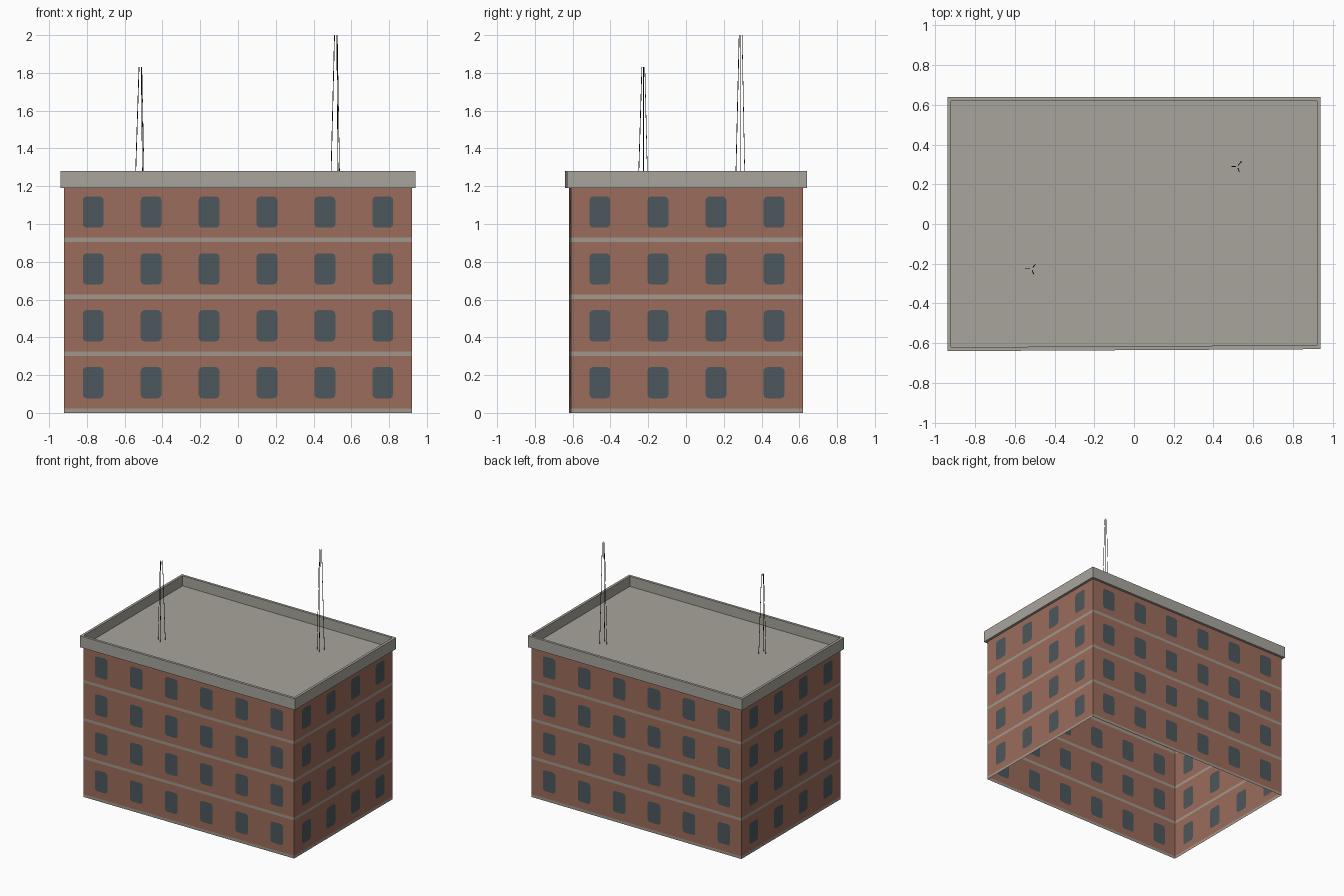
import bpy, bmesh, math
from mathutils import Vector

cube = bpy.data.objects.get("Cube")
if cube:
    bpy.data.objects.remove(cube, do_unlink=True)


def material(name, rgb):
    m = bpy.data.materials.new(name)
    m.use_nodes = True
    m.diffuse_color = (*rgb, 1)
    m.node_tree.nodes["Principled BSDF"].inputs["Base Color"].default_value = (*rgb, 1)
    return m


brick = material("brick", (0.33, 0.15, 0.105))
glass = material("window glass", (0.073, 0.096, 0.107))
trim = material("pale band", (0.36, 0.31, 0.265))
stone = material("grey stone", (0.39, 0.375, 0.33))
metal = material("dark metal", (0.03, 0.028, 0.025))
BRICK, GLASS, TRIM = range(3)


def finish(name, bm, mats):
    bmesh.ops.remove_doubles(bm, verts=bm.verts, dist=0.0005)
    me = bpy.data.meshes.new(name)
    bm.to_mesh(me)
    bm.free()
    for m in mats:
        me.materials.append(m)
    ob = bpy.data.objects.new(name, me)
    bpy.context.scene.collection.objects.link(ob)
    return ob


# Footprint: the front edge runs very slightly askew
def footprint(hx, hy, z):
    return [Vector(p) for p in ((-hx, -hy, z), (hx, -hy + 0.01, z), (hx, hy, z), (-hx, hy, z))]


HX, HY, TOP = 0.92, 0.62, 1.19
STOREY, BAND = 0.302, 0.022
WIN_W, WIN_H, RADIUS = 0.055, 0.0825, 0.02


def window_cell(face, u0, u1, z0, z1, zc):
    """Brick panel with a round-cornered window cut into it."""
    uc = (u0 + u1) / 2
    signs = ((-1, -1), (1, -1), (1, 1), (-1, 1))
    arcs = []
    for k, (sx, sz) in enumerate(signs):
        start = math.pi + k * math.pi / 2
        arcs.append([(uc + sx * (WIN_W - RADIUS) + RADIUS * math.cos(start + i * math.pi / 6),
                      zc + sz * (WIN_H - RADIUS) + RADIUS * math.sin(start + i * math.pi / 6))
                     for i in range(4)])
    corners = [(u0, z0), (u1, z0), (u1, z1), (u0, z1)]
    face([p for arc in arcs for p in arc], GLASS)
    for k, arc in enumerate(arcs):
        n = (k + 1) % 4
        for a, b in zip(arc, arc[1:]):
            face([corners[k], b, a], BRICK)
        face([corners[k], corners[n], arcs[n][0], arc[-1]], BRICK)


def wall(name, a, b, columns):
    bm = bmesh.new()
    along = (b - a).normalized()
    length = (b - a).length
    step = length / columns

    def face(points, index):
        verts = [bm.verts.new(a + along * u + Vector((0, 0, z))) for u, z in points]
        bm.faces.new(verts).material_index = index

    for floor in range(4):
        z0 = floor * STOREY
        z1 = TOP if floor == 3 else z0 + STOREY
        for c in range(columns):
            u0, u1 = c * step, (c + 1) * step
            face([(u0, z0), (u1, z0), (u1, z0 + BAND), (u0, z0 + BAND)], TRIM)
            window_cell(face, u0, u1, z0 + BAND, z1, 0.16 + floor * 0.301)
    return finish(name, bm, (brick, glass, trim))


# Four walls, open underneath
base = footprint(HX, HY, 0)
for i, (name, columns) in enumerate((("front_wall", 6), ("right_wall", 4),
                                     ("back_wall", 6), ("left_wall", 4))):
    wall(name, base[i], base[(i + 1) % 4], columns)

# Parapet ring with the roof deck set inside it
bm = bmesh.new()
loops = [footprint(HX, HY, TOP), footprint(HX + 0.02, HY + 0.02, TOP),
         footprint(HX + 0.02, HY + 0.02, 1.28), footprint(HX, HY, 1.28),
         footprint(HX, HY, 1.2)]
rings = [[bm.verts.new(p) for p in loop] for loop in loops]
for lo, hi in zip(rings, rings[1:]):
    for i in range(4):
        j = (i + 1) % 4
        bm.faces.new((lo[i], lo[j], hi[j], hi[i]))
bm.faces.new(rings[-1])
finish("roof_and_parapet", bm, (stone,))


# Tripod masts made of slim rods
def mast(name, x, y, top):
    cu = bpy.data.curves.new(name, "CURVE")
    cu.dimensions = "3D"
    cu.bevel_depth = 0.002
    cu.bevel_resolution = 0
    cu.use_fill_caps = True
    for degrees in (180, 50, -70):
        d = Vector((math.cos(math.radians(degrees)), math.sin(math.radians(degrees)), 0))
        s = cu.splines.new("POLY")
        s.points.add(1)
        for point, r, z in zip(s.points, (0.029, 0.009), (1.2, top)):
            point.co = (x + d.x * r, y + d.y * r, z, 1)
    cu.materials.append(metal)
    bpy.context.scene.collection.objects.link(bpy.data.objects.new(name, cu))


mast("tall_mast", 0.52, 0.29, 2.0)
mast("short_mast", -0.515, -0.225, 1.83)
